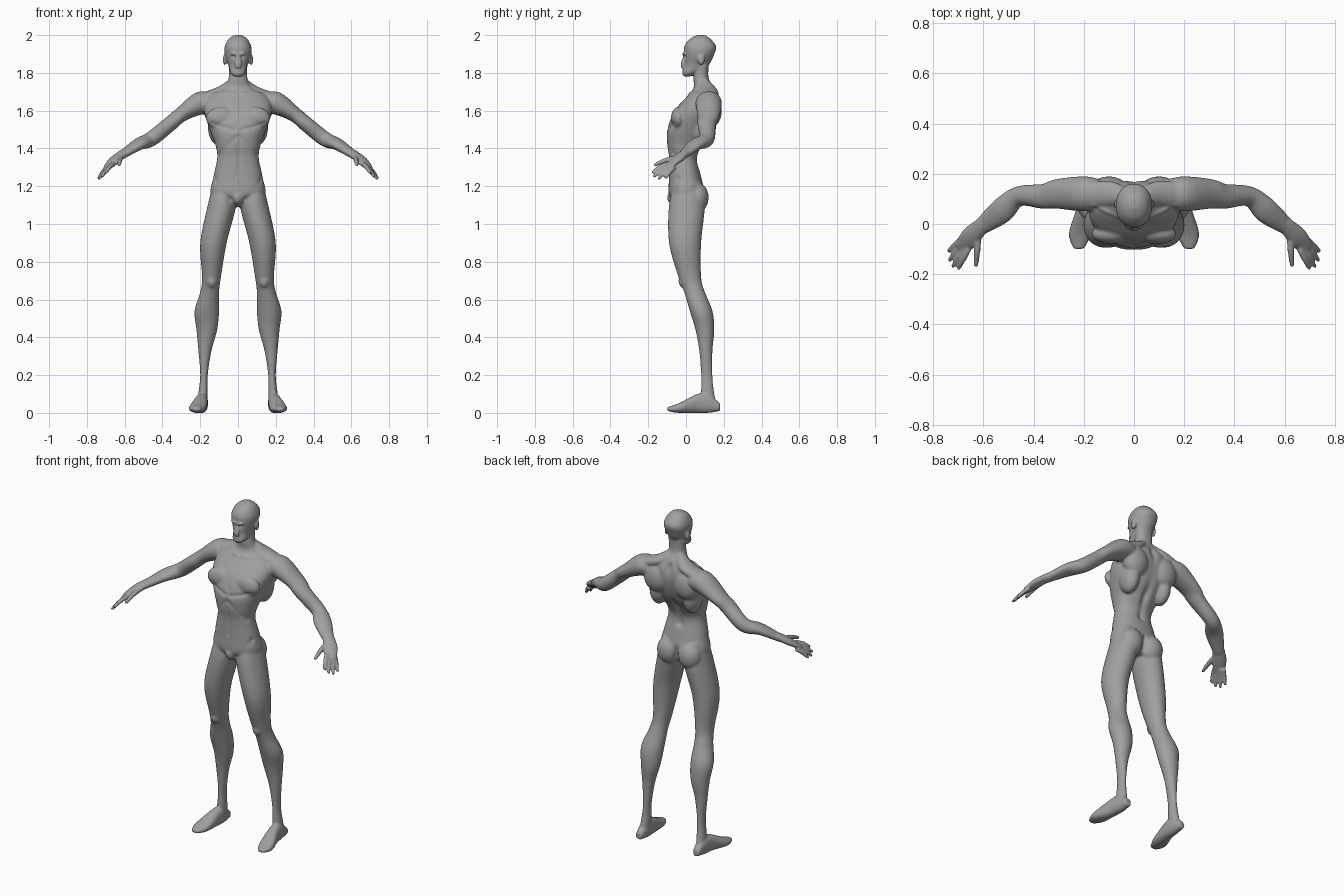
import bpy
import bmesh
from math import cos, sin, pi, tau, exp, copysign
from mathutils import Vector, Matrix
from mathutils.geometry import intersect_point_line

if "Cube" in bpy.data.objects:
    bpy.data.objects.remove(bpy.data.objects["Cube"])

SIDES = {"left": 1, "right": -1}
UP = Vector((0, 0, 1))
bm = bmesh.new()


def smooth_rows(rows, steps=5):
    """Interpolate rows of numbers with a cardinal spline."""
    rows = [Vector(row) for row in rows]
    result = []
    for index, (here, following) in enumerate(zip(rows, rows[1:])):
        before = rows[max(index - 1, 0)]
        after = rows[min(index + 2, len(rows) - 1)]
        leaving = (following - before) / 2
        arriving = (after - here) / 2
        for step in range(steps):
            t = step / steps
            ease = t * t * (3 - 2 * t)
            result.append(here.lerp(following, ease)
                          + leaving * t * (1 - t) * (1 - t)
                          - arriving * t * t * (1 - t))
    return result + [rows[-1]]


def outline(power, count=32):
    """Points of a unit superellipse, a plain circle at power two."""
    for index in range(count):
        c, s = cos(tau * index / count), sin(tau * index / count)
        yield copysign(abs(c) ** (2 / power), c), copysign(abs(s) ** (2 / power), s)


def skin(rings):
    """Join rings of points into a closed surface."""
    rings = [[bm.verts.new(point) for point in ring] for ring in rings]
    for lower, upper in zip(rings, rings[1:]):
        for k in range(len(lower)):
            bm.faces.new((lower[k - 1], lower[k], upper[k], upper[k - 1]))
    bm.faces.new(rings[0])
    bm.faces.new(rings[-1])


def loft(rows, side=1, along_y=False, power=2):
    """Each row gives a station on the axis, then the limits across it."""
    rings = []
    for station, inner, outer, low, high in smooth_rows(rows):
        ring = []
        for c, s in outline(power):
            across = side * (inner + outer + (outer - inner) * c) / 2
            other = (low + high + (high - low) * s) / 2
            ring.append((across, station, other) if along_y else (across, other, station))
        rings.append(ring)
    skin(rings)


def symmetric(rows):
    """Turn half widths into limits on both sides of the middle."""
    return [(height, -half, half, front, back) for height, half, front, back in rows]


def tube(rows, side=1):
    """Each row gives a path point, then the wide and the thin radius."""
    rows = smooth_rows(rows)
    rings = []
    for index, row in enumerate(rows):
        ahead = Vector(rows[min(index + 1, len(rows) - 1)][:3])
        behind = Vector(rows[max(index - 1, 0)][:3])
        along = (ahead - behind).normalized()
        wide = along.cross(UP).normalized()
        thin = wide.cross(along)
        x, y, z, wide_radius, thin_radius = row
        ring = [Vector((x, y, z)) + wide * wide_radius * c + thin * thin_radius * s
                for c, s in outline(power=2)]
        rings.append([(point.x * side, point.y, point.z) for point in ring])
    skin(rings)


def muscle(place, size, side=1):
    """An ellipsoid that swells the surface it overlaps."""
    x, y, z = place
    matrix = Matrix.Translation((x * side, y, z)) @ Matrix.Diagonal((*size, 1))
    bmesh.ops.create_icosphere(bm, subdivisions=3, radius=1, matrix=matrix)


def finger(base, tip, thickness, side):
    """A slightly arched digit that thins towards its tip."""
    middle = base.lerp(tip, .5) + UP * thickness / 2
    tube([(*base, thickness, thickness), (*middle, thickness, thickness),
          (*tip, thickness * .7, thickness * .7)], side)


# Torso and neck
loft(symmetric([
    (1.09, .03, -.05, .06), (1.15, .14, -.09, .1), (1.25, .13, -.09, .08),
    (1.35, .11, -.09, .06), (1.42, .12, -.1, .09), (1.5, .15, -.1, .14),
    (1.6, .18, -.06, .17), (1.67, .16, 0, .17), (1.72, .08, .04, .15),
    (1.77, .05, .04, .12), (1.84, .05, .05, .12),
]), power=2.3)
muscle(place=(0, -.06, 1.14), size=(.03, .04, .04))

# Head, nose, lips and chin
loft(symmetric([
    (1.78, .02, -.01, .02), (1.8, .04, -.02, .06), (1.84, .05, -.01, .12),
    (1.9, .07, -.01, .15), (1.94, .07, -.01, .16), (1.98, .05, .02, .13),
    (2, .02, .06, .1),
]), power=2.2)
tube([(0, 0, 1.9, .01, .01), (0, -.02, 1.84, .02, .01), (0, -.01, 1.83, .01, .01)])
muscle(place=(0, -.01, 1.82), size=(.02, .01, .01))
muscle(place=(0, -.01, 1.8), size=(.02, .01, .01))

for side in SIDES.values():
    # Ear and brow
    muscle((.07, .08, 1.87), (.01, .02, .03), side)
    muscle((.02, -.01, 1.9), (.02, .01, .01), side)

    # Chest, shoulder blade, side of back, buttock, kneecap
    muscle((.09, -.04, 1.56), (.08, .04, .06), side)
    muscle((.1, .13, 1.6), (.08, .06, .09), side)
    muscle((.11, .09, 1.52), (.05, .07, .1), side)
    muscle((.07, .06, 1.14), (.07, .06, .08), side)
    muscle((.14, -.01, .7), (.03, .03, .04), side)

    # Shoulder slope
    tube([(.03, .1, 1.74, .03, .03), (.09, .12, 1.7, .05, .03),
          (.17, .12, 1.67, .05, .03)], side)

    # Arm
    tube([(.14, .12, 1.64, .06, .05), (.2, .12, 1.64, .07, .06),
          (.3, .12, 1.58, .06, .04), (.36, .11, 1.53, .05, .04),
          (.46, .11, 1.45, .04, .04), (.53, .05, 1.42, .05, .03),
          (.62, -.02, 1.36, .03, .02)], side)

    # Palm, four fingers fanned across the knuckles, and thumb
    tube([(.6, 0, 1.38, .03, .02), (.65, -.05, 1.34, .04, .02),
          (.69, -.1, 1.3, .03, .01)], side)
    for spread in (0, 1 / 3, 2 / 3, 1):
        knuckle = Vector((.66, -.1, 1.32)).lerp(Vector((.69, -.06, 1.3)), spread)
        tip = Vector((.7, -.18, 1.27)).lerp(Vector((.74, -.11, 1.24)), spread)
        reach = (tip - knuckle) * sin(pi * spread) / 4
        finger(knuckle, tip + reach, .012, side)
    finger(Vector((.62, -.05, 1.35)), Vector((.63, -.17, 1.31)), .013, side)

    # Leg
    loft([(1.22, .02, .13, -.06, .08), (1.1, .01, .16, -.09, .1),
          (.9, .06, .2, -.09, .08), (.72, .09, .19, -.04, .08),
          (.64, .1, .2, -.01, .1), (.54, .1, .23, .02, .14),
          (.44, .11, .22, .05, .15), (.33, .14, .21, .07, .14),
          (.2, .16, .2, .08, .14), (.1, .16, .21, .08, .15),
          (.02, .17, .21, .09, .17)], side)

    # Foot
    loft([(.18, .17, .21, .01, .05), (.12, .16, .22, 0, .1),
          (.06, .16, .23, 0, .1), (-.04, .17, .26, 0, .05),
          (-.1, .2, .24, .01, .03)], side, along_y=True, power=2.3)

bmesh.ops.recalc_face_normals(bm, faces=bm.faces)
mesh = bpy.data.meshes.new("body")
bm.to_mesh(mesh)
bm.free()
body = bpy.data.objects.new("body", mesh)
bpy.context.collection.objects.link(body)
bpy.context.view_layer.objects.active = body
body.select_set(True)

# Fuse the parts into one soft skin
remesh = body.modifiers.new("fuse", "REMESH")
remesh.mode = "VOXEL"
remesh.voxel_size = .006
soften = body.modifiers.new("soften", "SMOOTH")
soften.iterations = 6
for name in ("fuse", "soften"):
    bpy.ops.object.modifier_apply(modifier=name)

clay = bmesh.new()
clay.from_mesh(body.data)
clay.normal_update()


def groove(start, end, radius, depth):
    """Press a soft line into both halves; a negative depth raises a ridge."""
    start, end = Vector(start), Vector(end)
    lowest = min(start.z, end.z) - radius * 3
    highest = max(start.z, end.z) + radius * 3
    for vertex in clay.verts:
        x, y, z = vertex.co
        if lowest < z < highest:
            point = Vector((abs(x), y, z))
            factor = intersect_point_line(point, start, end)[1]
            nearest = start.lerp(end, max(0, min(1, factor)))
            gap = (point - nearest).length / radius
            if gap < 3:
                vertex.co -= vertex.normal * depth * exp(-gap * gap)


# Spine, seat cleft, belly line
groove((0, .17, 1.7), (0, .07, 1.32), radius=.02, depth=.015)
groove((0, .11, 1.19), (0, .09, 1.1), radius=.013, depth=.02)
groove((0, -.09, 1.58), (0, -.09, 1.26), radius=.01, depth=.004)
# Lower edge of chest, rib arch, groin, collar bone
groove((.02, -.1, 1.5), (.14, -.07, 1.53), radius=.011, depth=.006)
groove((.01, -.1, 1.46), (.1, -.05, 1.36), radius=.013, depth=.005)
groove((.12, -.04, 1.24), (.04, -.08, 1.13), radius=.013, depth=.006)
groove((.02, .02, 1.69), (.16, .07, 1.69), radius=.01, depth=-.005)
# Eye socket and mouth
groove((.025, -.01, 1.885), (.03, -.01, 1.885), radius=.009, depth=.008)
groove((0, -.02, 1.82), (.01, -.02, 1.82), radius=.004, depth=.004)
clay.to_mesh(body.data)
clay.free()

# Skin colour
grey = bpy.data.materials.new("plain grey")
grey.use_nodes = True
grey.diffuse_color = (.35, .35, .35, 1)
shader = grey.node_tree.nodes["Principled BSDF"]
shader.inputs["Base Color"].default_value = grey.diffuse_color
body.data.materials.clear()
body.data.materials.append(grey)
bpy.ops.object.shade_smooth()
